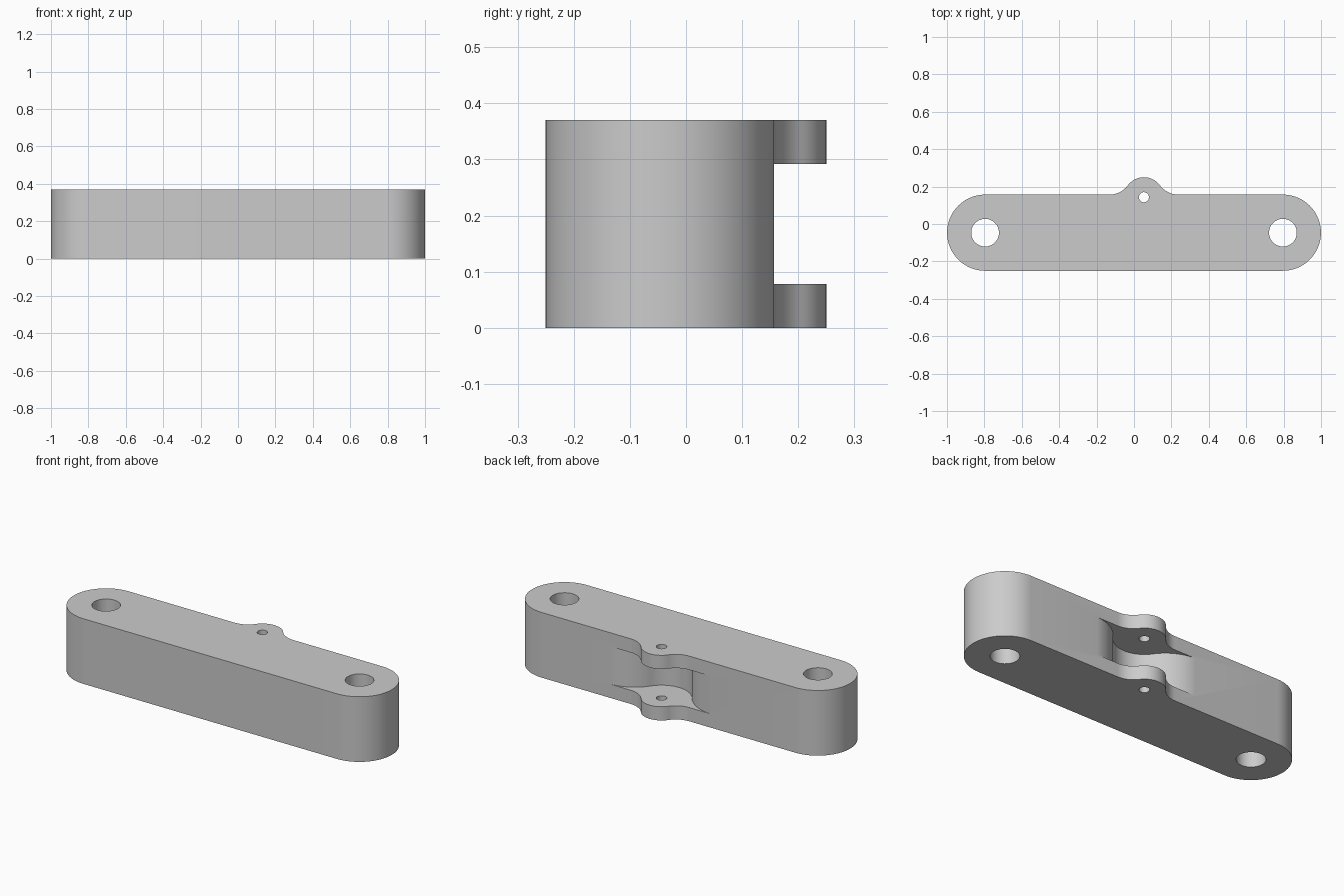
import bpy
import bmesh
from math import pi, sin, cos, atan2

cube = bpy.data.objects.get("Cube")
if cube:
    bpy.data.objects.remove(cube, do_unlink=True)

HEIGHT = 0.37
LUG_THICK = 0.078
BACK_Y = 0.157
END_X, END_Y, END_R = 0.796, -0.0465, 0.2035
LUG_X, LUG_Y, LUG_R = 0.053, 0.143, 0.107

gray = bpy.data.materials.new("light_gray")
gray.use_nodes = True
color = (0.6, 0.6, 0.6, 1)
gray.diffuse_color = color
gray.node_tree.nodes["Principled BSDF"].inputs["Base Color"].default_value = color


def arc(cx, cy, r, a0, a1, steps=24):
    angles = [a0 + (a1 - a0) * i / steps for i in range(steps + 1)]
    return [(cx + r * cos(a), cy + r * sin(a)) for a in angles]


def filleted_arc(half_width, r, side, base_y):
    """Arc round the lug axis, blended into the back line; side 1 bulges out, -1 cuts in."""
    h = base_y - LUG_Y
    f = (half_width**2 + h**2 - r**2) / (2 * (r - side * h))
    fy = base_y + side * f
    a = atan2(fy - LUG_Y, half_width)
    return (arc(LUG_X + half_width, fy, f, -side * pi / 2, a - side * pi)
            + arc(LUG_X, LUG_Y, r, a, side * pi - a)[1:-1]
            + arc(LUG_X - half_width, fy, f, -a, -side * pi / 2))


def prism(name, outline, z0, z1):
    bm = bmesh.new()
    face = bm.faces.new([bm.verts.new((x, y, z0)) for x, y in outline])
    top = bmesh.ops.extrude_face_region(bm, geom=[face])["geom"]
    verts = [v for v in top if isinstance(v, bmesh.types.BMVert)]
    bmesh.ops.translate(bm, verts=verts, vec=(0, 0, z1 - z0))
    bmesh.ops.recalc_face_normals(bm, faces=bm.faces)
    mesh = bpy.data.meshes.new(name)
    bm.to_mesh(mesh)
    bm.free()
    mesh.materials.append(gray)
    obj = bpy.data.objects.new(name, mesh)
    bpy.context.collection.objects.link(obj)
    return obj


# Rounded bar with the hinge lug on its back
outline = (arc(END_X, END_Y, END_R, -pi / 2, pi / 2, 40)
           + filleted_arc(0.185, LUG_R, 1, BACK_Y)
           + arc(-END_X, END_Y, END_R, pi / 2, 3 * pi / 2, 40))
body = prism("link_body", outline, 0, HEIGHT)

# Curved recess that splits the lug into two ears
recess = filleted_arc(0.326, 0.156, -1, BACK_Y + 0.0002)
recess += [(LUG_X - 0.326, 0.4), (LUG_X + 0.326, 0.4)]
cutters = [prism("recess_cutter", recess, LUG_THICK, HEIGHT - LUG_THICK)]

# Through holes: one at each end and the pin hole in the lug
for name, x, y, r in (("left_hole", END_X, END_Y, 0.074),
                      ("right_hole", -END_X, END_Y, 0.074),
                      ("pin_hole", LUG_X, LUG_Y, 0.027)):
    circle = arc(x, y, r, 0, 2 * pi, 48)[:-1]
    cutters.append(prism(name + "_cutter", circle, -0.1, HEIGHT + 0.1))

bpy.ops.object.select_all(action="DESELECT")
bpy.context.view_layer.objects.active = body
body.select_set(True)
for cutter in cutters:
    cutter.hide_render = True
    mod = body.modifiers.new(cutter.name, "BOOLEAN")
    mod.operation = "DIFFERENCE"
    mod.solver = "EXACT"
    mod.object = cutter
    bpy.ops.object.modifier_apply(modifier=mod.name)
    bpy.data.objects.remove(cutter, do_unlink=True)

bpy.ops.object.shade_smooth_by_angle(angle=pi / 6)
